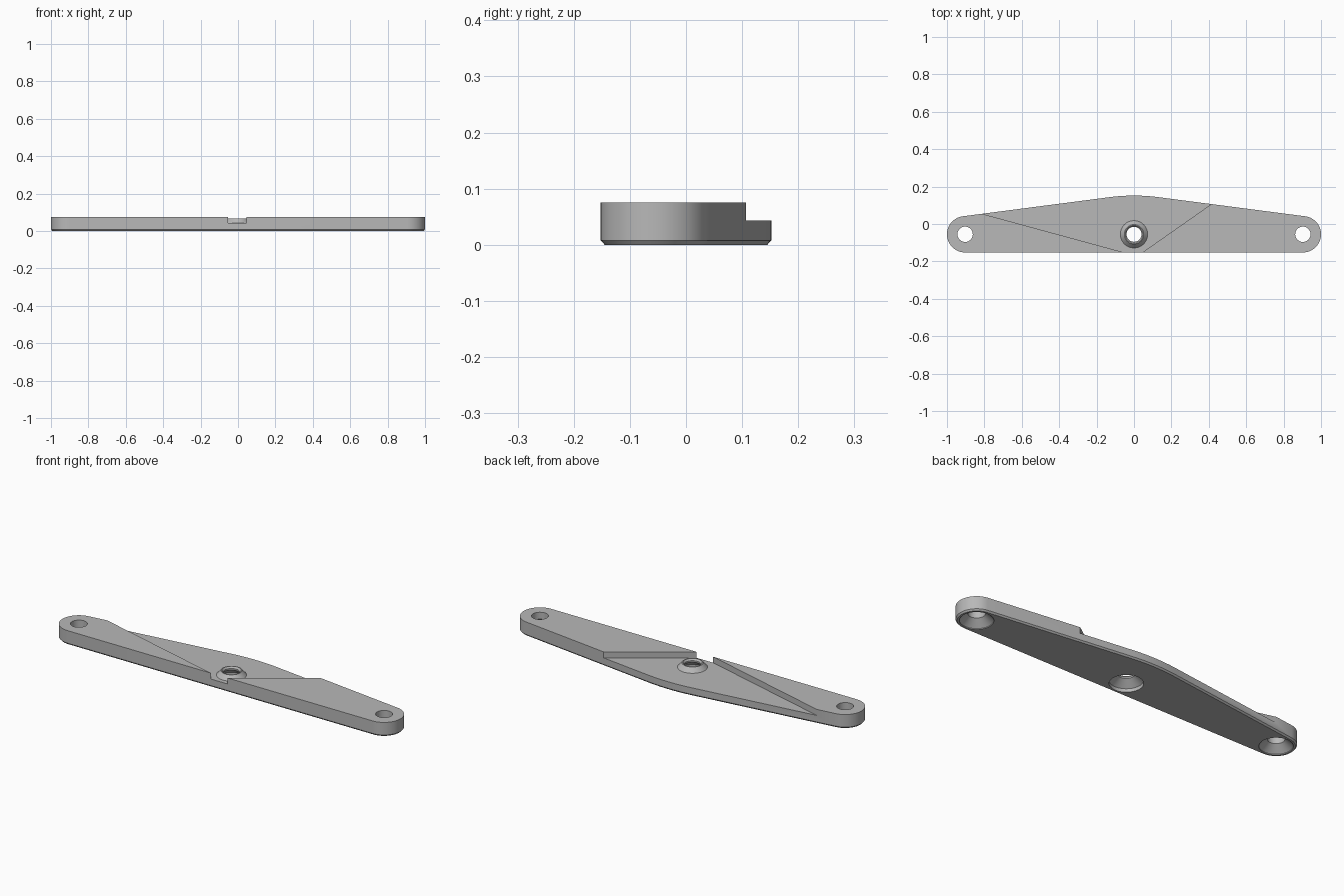
import bpy, bmesh, math

cube = bpy.data.objects.get("Cube")
if cube:
    bpy.data.objects.remove(cube, do_unlink=True)

HEIGHT, FLOOR = 0.075, 0.043
END_X, HOLE_Y, END_R = 0.903, -0.055, 0.097
CROWN_R, BACK_Y, TILT = 1.0, 0.152, 0.1295

grey = bpy.data.materials.new("plain grey")
grey.use_nodes = True
grey.diffuse_color = (0.48, 0.48, 0.48, 1)
grey.node_tree.nodes["Principled BSDF"].inputs["Base Color"].default_value = grey.diffuse_color


def loft(name, rings, closed=False):
    """Solid skinned through rings of points, capped or joined end to end."""
    bm = bmesh.new()
    loops = [[bm.verts.new(p) for p in ring] for ring in rings]
    n = len(loops[0])
    for a, b in zip(loops, loops[1:]):
        for i in range(n):
            j = (i + 1) % n
            bm.faces.new((a[i], a[j], b[j], b[i]))
    bm.faces.new(loops[0][::-1])
    bm.faces.new(loops[-1])
    bmesh.ops.recalc_face_normals(bm, faces=bm.faces)
    mesh = bpy.data.meshes.new(name)
    bm.to_mesh(mesh)
    bm.free()
    mesh.materials.append(grey)
    obj = bpy.data.objects.new(name, mesh)
    bpy.context.collection.objects.link(obj)
    return obj


def turned(name, x, profile, sides=64):
    """Turned solid about a vertical axis, from (radius, z) pairs."""
    angles = [2 * math.pi * i / sides for i in range(sides)]
    return loft(name, [[(x + r * math.cos(a), HOLE_Y + r * math.sin(a), z)
                        for a in angles] for r, z in profile])


def arc(cx, cy, r, start, end, steps):
    """Arc points; angles run clockwise from +y."""
    span = [start + (end - start) * i / steps for i in range(steps + 1)]
    return [(cx + r * math.sin(a), cy + r * math.cos(a)) for a in span]


def outline(inset, z):
    """Bar outline: crowned back edge, round ends, straight front edge."""
    pts = arc(0, BACK_Y - CROWN_R, CROWN_R - inset, -TILT, TILT, 16)
    right = arc(END_X, HOLE_Y, END_R - inset, TILT, math.pi, 32)
    pts += right + [(-x, y) for x, y in reversed(right)]
    return [(x, y, z) for x, y in pts]


# Bar with a chamfered underside
bar = loft("lever_bar", [outline(0.007, 0), outline(0, 0.008), outline(0, HEIGHT)])

# Angled recess across the top, open at the front notch and the back
recess = [(-1.2, 0.16), (-0.053, -0.152), (-0.053, -0.2), (0.045, -0.2),
          (0.045, -0.152), (0.7, 0.307), (0.7, 0.4), (-1.2, 0.4)]
recess_cutter = loft("recess_cutter", [[(x, y, z) for x, y in recess] for z in (FLOOR, 0.2)])

# Raised conical collar around the centre hole
collar = turned("collar", 0, [(0.073, 0.035), (0.073, FLOOR), (0.052, 0.067)])

# Hollow under the collar, opening to the top
hollow_cutter = turned("hollow_cutter", 0, [
    (0.08, -0.02), (0.08, 0.018), (0.04, 0.05), (0.04, 0.058), (0.047, 0.067), (0.047, 0.1)])

steps = [(recess_cutter, 'DIFFERENCE'), (collar, 'UNION'), (hollow_cutter, 'DIFFERENCE')]

# Countersunk end holes
for side, x in (("left", END_X), ("right", -END_X)):
    steps.append((turned(side + "_hole_cutter", x, [
        (0.08, -0.02), (0.08, 0.004), (0.041, 0.038), (0.041, 0.1)]), 'DIFFERENCE'))

for tool, operation in steps:
    mod = bar.modifiers.new(tool.name, 'BOOLEAN')
    mod.object, mod.operation, mod.solver = tool, operation, 'EXACT'

# Bake the cuts and drop the helpers
bpy.context.view_layer.update()
graph = bpy.context.evaluated_depsgraph_get()
baked = bpy.data.meshes.new_from_object(bar.evaluated_get(graph))
bar.modifiers.clear()
bar.data = baked
baked.name = "lever_bar"
for tool, operation in steps:
    bpy.data.objects.remove(tool, do_unlink=True)

for obj in bpy.context.selected_objects:
    obj.select_set(False)
bar.select_set(True)
bpy.context.view_layer.objects.active = bar
bpy.ops.object.shade_smooth_by_angle(angle=math.radians(25))
